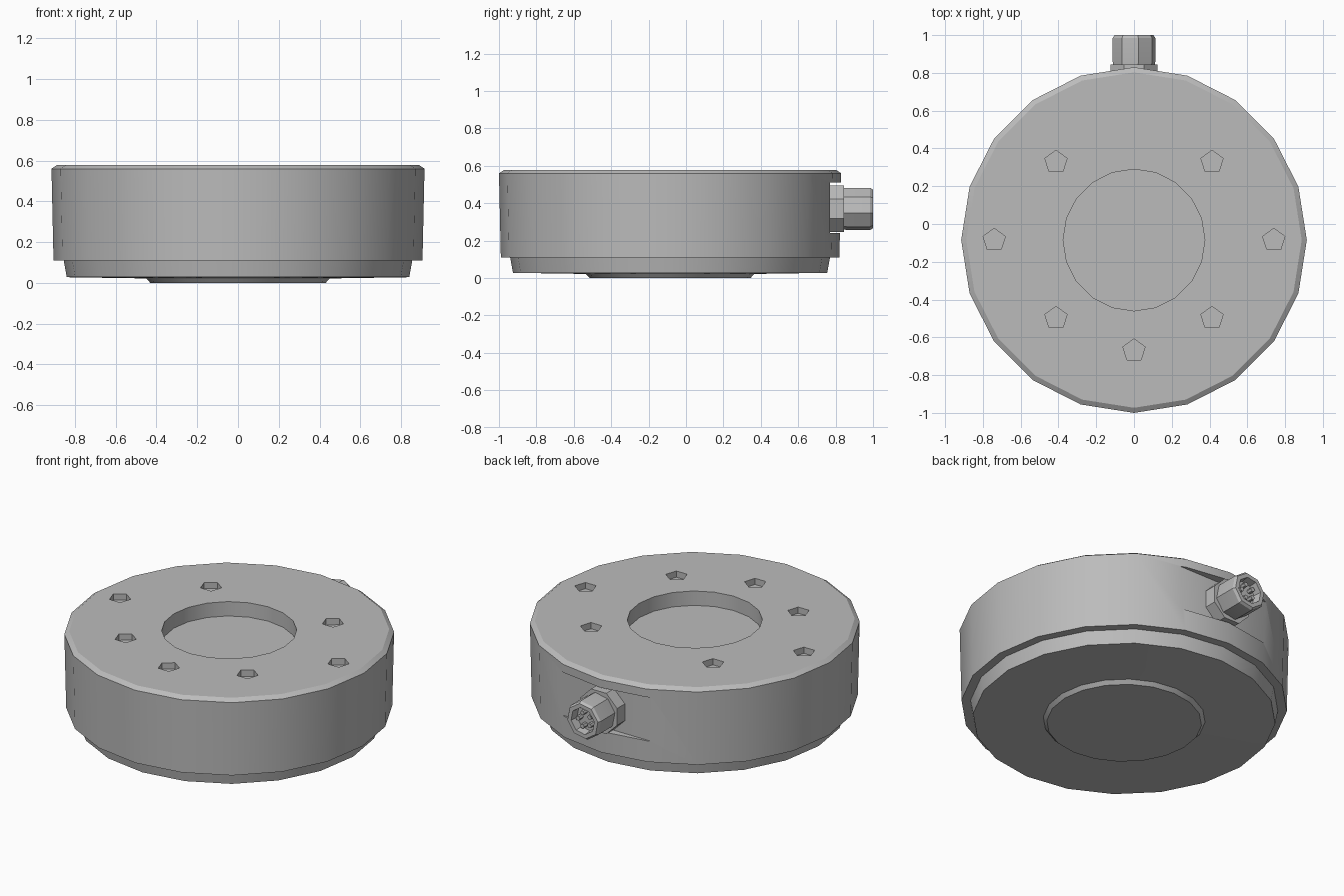
import bpy, bmesh, math
from mathutils import Vector, Matrix

cube = bpy.data.objects.get("Cube")
if cube:
    bpy.data.objects.remove(cube, do_unlink=True)

metal = bpy.data.materials.new("grey metal")
metal.use_nodes = True
GREY = (0.5, 0.5, 0.5, 1)
metal.diffuse_color = GREY
metal.node_tree.nodes["Principled BSDF"].inputs["Base Color"].default_value = GREY

CENTRE = Vector((0, -0.085, 0))
PORT_Z = 0.37
TO_BACK = Matrix.Rotation(-math.pi / 2, 4, 'X')   # local z points to +y


def lathe(name, profile, sides, place, phase=0.0):
    """Closed solid of revolution from (radius, height) pairs."""
    bm = bmesh.new()
    rings = []
    for r, h in profile:
        rings.append([bm.verts.new((r * math.cos(a), r * math.sin(a), h))
                      for a in (phase + 2 * math.pi * i / sides for i in range(sides))])
    for low, high in zip(rings, rings[1:]):
        for i in range(sides):
            j = (i + 1) % sides
            bm.faces.new((low[i], low[j], high[j], high[i]))
    bm.faces.new(rings[0][::-1])
    bm.faces.new(rings[-1])
    bmesh.ops.recalc_face_normals(bm, faces=bm.faces)
    bm.transform(place)
    mesh = bpy.data.meshes.new(name)
    bm.to_mesh(mesh)
    bm.free()
    mesh.materials.append(metal)
    obj = bpy.data.objects.new(name, mesh)
    bpy.context.collection.objects.link(obj)
    return obj


def activate(obj):
    bpy.ops.object.select_all(action='DESELECT')
    obj.select_set(True)
    bpy.context.view_layer.objects.active = obj


def cut(target, cutter):
    mod = target.modifiers.new("cut", 'BOOLEAN')
    mod.operation = 'DIFFERENCE'
    mod.solver = 'EXACT'
    mod.object = cutter
    activate(target)
    bpy.ops.object.modifier_apply(modifier=mod.name)
    bpy.data.objects.remove(cutter, do_unlink=True)


def smooth(obj, degrees=30):
    activate(obj)
    bpy.ops.object.shade_smooth_by_angle(angle=math.radians(degrees))


base = Matrix.Translation(CENTRE)

# Housing: base pad, lower step, main drum with chamfered rim, shallow bore
housing = lathe("housing", [
    (0.43, 0.0), (0.45, 0.022), (0.84, 0.028), (0.855, 0.11), (0.905, 0.11),
    (0.915, 0.56), (0.888, 0.578), (0.375, 0.578), (0.375, 0.49)], 20, base)

# Mounting holes: six at the sides and corners, one at the front
spots = [(s * 0.74, 0) for s in (-1, 1)]
spots += [(sx * 0.413, sy * 0.413) for sx in (-1, 1) for sy in (-1, 1)]
spots.append((0, -0.585))
for x, y in spots:
    place = Matrix.Translation(CENTRE + Vector((x, y, 0)))
    cut(housing, lathe("hole_cutter", [(0.062, 0.54), (0.062, 0.65)], 5, place, math.pi / 2))

# Flat pocket behind the connector
pocket = Matrix.Translation((0, 0.95, PORT_Z + 0.005)) @ Matrix.Diagonal((0.9, 0.36, 0.27, 1))
cut(housing, lathe("pocket_cutter", [(math.sqrt(0.5), -0.5), (math.sqrt(0.5), 0.5)],
                   4, pocket, math.pi / 4))
smooth(housing)

# Connector: flange, hollow barrel and contact pins
port = Matrix.Translation((0, 0, PORT_Z)) @ TO_BACK
smooth(lathe("connector_flange", [(0.135, 0.76), (0.135, 0.845)], 8, port, math.pi / 8))
smooth(lathe("connector_barrel", [(0.105, 0.8), (0.115, 0.86), (0.115, 0.985), (0.105, 1.0),
                                  (0.08, 1.0), (0.075, 0.95)], 8, port, 0.2))
for i in range(5):
    a = 2 * math.pi * i / 5
    pin = port @ Matrix.Translation((0.043 * math.cos(a), 0.043 * math.sin(a), 0))
    lathe("contact_pin_%d" % (i + 1), [(0.014, 0.94), (0.014, 0.985)], 6, pin)
